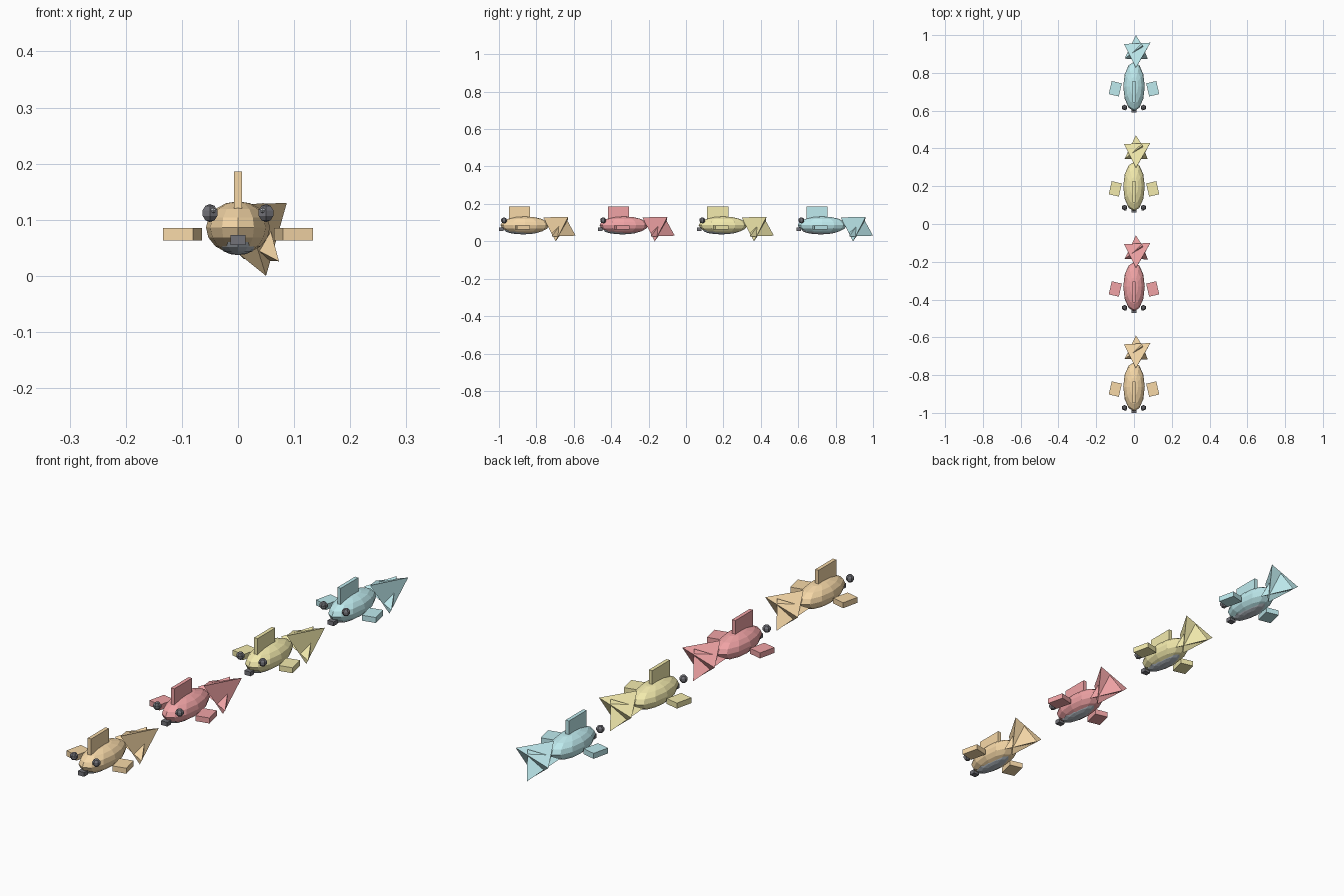
import bpy, bmesh
from math import radians
from mathutils import Matrix, Vector

if "Cube" in bpy.data.objects:
    bpy.data.objects.remove(bpy.data.objects["Cube"])


def material(name, rgb):
    m = bpy.data.materials.new(name)
    m.diffuse_color = (*rgb, 1)
    m.use_nodes = True
    m.node_tree.nodes["Principled BSDF"].inputs["Base Color"].default_value = m.diffuse_color
    return m


def add(name, bm, mat):
    bmesh.ops.recalc_face_normals(bm, faces=bm.faces)
    me = bpy.data.meshes.new(name)
    bm.to_mesh(me)
    bm.free()
    if mat:
        me.materials.append(mat)
    ob = bpy.data.objects.new(name, me)
    bpy.context.collection.objects.link(ob)
    return ob


def ellipsoid(name, loc, radii, mat, segs=12, rings=8):
    bm = bmesh.new()
    bmesh.ops.create_uvsphere(bm, u_segments=segs, v_segments=rings, radius=1,
                              matrix=Matrix.LocRotScale(Vector(loc), None, Vector(radii)))
    return add(name, bm, mat)


def box(name, loc, size, mat, turn=0):
    bm = bmesh.new()
    rot = Matrix.Rotation(radians(turn), 3, 'Z').to_quaternion()
    bmesh.ops.create_cube(bm, size=1, matrix=Matrix.LocRotScale(Vector(loc), rot, Vector(size)))
    return add(name, bm, mat)


def tetra(name, points, mat, y):
    bm = bmesh.new()
    v = [bm.verts.new((p[0], p[1] + y, p[2])) for p in points]
    for a, b, c in ((0, 1, 2), (0, 1, 3), (1, 2, 3), (0, 2, 3)):
        bm.faces.new((v[a], v[b], v[c]))
    return add(name, bm, mat)


dark = material("dark", (0.17, 0.17, 0.19))
glint = material("glint", (0.45, 0.47, 0.5))
belly = material("belly", (0.5, 0.55, 0.6))
colours = {"orange": (0.93, 0.69, 0.39), "red": (0.88, 0.37, 0.38),
           "yellow": (0.9, 0.83, 0.42), "blue": (0.52, 0.83, 0.86)}

# Two interlocking tetrahedra make the crooked tail
TAIL_UPPER = ((.01, -.763, .128), (.087, -.63, .13), (.05, -.697, 0), (-.053, -.637, .083))
TAIL_LOWER = ((.01, -.59, .03), (.073, -.717, .026), (-.05, -.715, .09), (.045, -.645, .13))

for i, (cname, rgb) in enumerate(colours.items()):
    m = material(cname, rgb)
    y = 0.53 * i
    # Body and pale belly
    ellipsoid(f"{cname}_body", (0, y - .862, .086), (.057, .13, .047), m)
    ellipsoid(f"{cname}_belly", (0, y - .87, .06), (.036, .1, .023), belly)
    # Fins
    box(f"{cname}_top_fin", (0, y - .89, .15), (.015, .113, .072), m)
    for s, side in ((-1, "left"), (1, "right")):
        box(f"{cname}_{side}_fin", (s * .099, y - .874, .074), (.055, .071, .022), m, s * 13)
        # Eyes with a small glint
        ellipsoid(f"{cname}_{side}_eye", (s * .05, y - .973, .112), (.016,) * 3, dark, 6, 5)
        ellipsoid(f"{cname}_{side}_glint", (s * .044, y - .984, .117), (.005,) * 3, glint, 6, 4)
    # Mouth
    box(f"{cname}_mouth", (0, y - .988, .064), (.027, .024, .017), dark)
    # Tail
    tetra(f"{cname}_tail_upper", TAIL_UPPER, m, y)
    tetra(f"{cname}_tail_lower", TAIL_LOWER, m, y)
